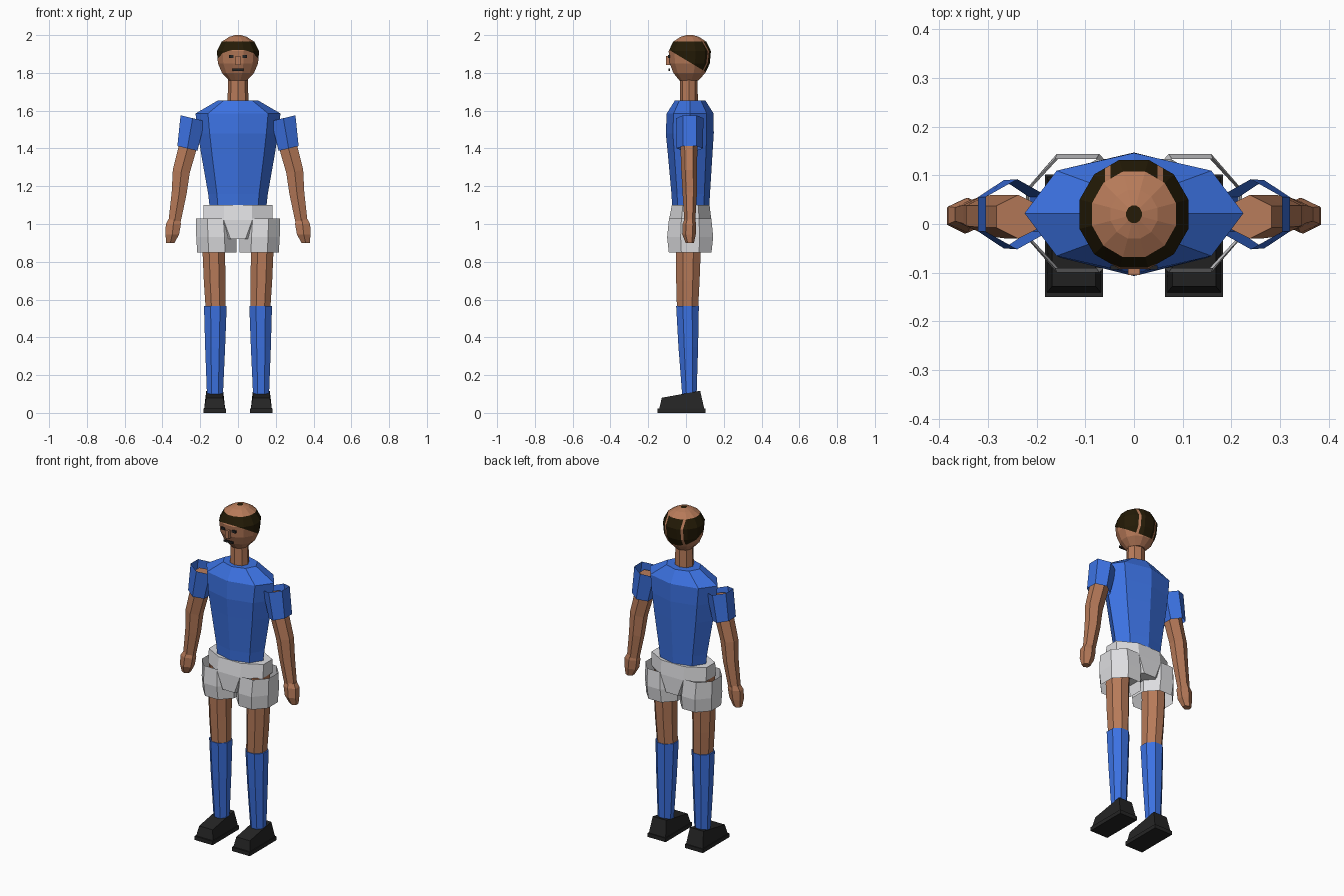
import bpy, bmesh, math


def material(name, rgb):
    m = bpy.data.materials.new(name)
    m.diffuse_color = (*rgb, 1)
    return m


SKIN = material("skin", (0.47, 0.195, 0.100))
BLUE = material("kit blue", (0.045, 0.168, 0.76))
WHITE = material("shorts white", (0.72, 0.72, 0.74))
BLACK = material("black", (0.018, 0.018, 0.018))
HAIR = material("hair brown", (0.018, 0.011, 0.002))


def finish(bm, name, *mats):
    bmesh.ops.recalc_face_normals(bm, faces=bm.faces)
    me = bpy.data.meshes.new(name)
    bm.to_mesh(me)
    bm.free()
    for m in mats:
        me.materials.append(m)
    ob = bpy.data.objects.new(name, me)
    bpy.context.collection.objects.link(ob)
    return ob


def loft_mesh(rings, sides, phase=0.0, slope=0.0, caps=True):
    """Skin a stack of polygon rings given as (cx, cy, z, half_x, half_y)."""
    bm = bmesh.new()
    angs = [math.tau * (i + phase) / sides for i in range(sides)]
    mx = max(abs(math.cos(a)) for a in angs)
    my = max(abs(math.sin(a)) for a in angs)
    loops = []
    for cx, cy, z, hx, hy in rings:
        loops.append([bm.verts.new((cx + hx * math.cos(a) / mx,
                                    cy + hy * math.sin(a) / my,
                                    z + slope * hx * math.cos(a) / mx)) for a in angs])
    for lo, hi in zip(loops, loops[1:]):
        for i in range(sides):
            j = (i + 1) % sides
            bm.faces.new((lo[i], lo[j], hi[j], hi[i]))
    if caps:
        bm.faces.new(loops[0][::-1])
        bm.faces.new(loops[-1])
    return bm


def loft(name, mat, rings, sides, **kw):
    return finish(loft_mesh(rings, sides, **kw), name, mat)


def pair(name, mat, rings, sides, slope=0.0, **kw):
    """Make left and right copies of a loft, mirrored across x."""
    for label, s in (("left", 1), ("right", -1)):
        loft(f"{label}_{name}", mat, [(s * r[0], *r[1:]) for r in rings], sides,
             slope=s * slope, **kw)


def box(name, mat, x, y, z):
    bm = bmesh.new()
    bmesh.ops.create_cube(bm, size=1)
    for v in bm.verts:
        v.co = [r[0] + (c + 0.5) * (r[1] - r[0]) for c, r in zip(v.co, (x, y, z))]
    return finish(bm, name, mat)


# Shirt body and neck
loft("shirt", BLUE, [(0, 0.025, 1.09, 0.150, 0.098), (0, 0.025, 1.16, 0.158, 0.102),
                     (0, 0.022, 1.37, 0.195, 0.118), (0, 0.020, 1.48, 0.212, 0.127),
                     (0, 0.022, 1.585, 0.225, 0.124), (0, 0.022, 1.655, 0.105, 0.080)], 8)
loft("neck", SKIN, [(0, 0.015, 1.62, 0.056, 0.048), (0, 0.015, 1.79, 0.052, 0.046)], 8)

# Head, with the hair band cut into its surface
bm = loft_mesh([(0, 0.015, 1.76, 0.048, 0.05), (0, 0.018, 1.80, 0.085, 0.085),
                (0, 0.02, 1.85, 0.106, 0.106), (0, 0.02, 1.915, 0.112, 0.112),
                (0, 0.02, 1.965, 0.086, 0.088), (0, 0.02, 1.99, 0.048, 0.05),
                (0, 0.02, 2.0, 0.016, 0.018)], 12, phase=0.5)
slant = (0, 0.12, 0.2)
cuts = [((0, -0.095, 1.925), slant)]
cuts += [((x, 0, 0), (1, 0, 0)) for x in (-0.06, -0.048, -0.012, 0.012, 0.048, 0.06)]
for co, no in cuts:
    bmesh.ops.bisect_plane(bm, geom=bm.verts[:] + bm.edges[:] + bm.faces[:],
                           plane_co=co, plane_no=no)
for f in bm.faces:
    c = f.calc_center_median()
    above = (c.y + 0.095) * slant[1] + (c.z - 1.925) * slant[2] > 0
    gap = c.y > 0.03 and 0.048 < abs(c.x) < 0.06
    crown = c.z > 1.999
    f.material_index = int((above and c.z < 1.965 and not gap) or crown)
finish(bm, "head", SKIN, HAIR)

# Face details
box("nose", SKIN, (-0.012, 0.012), (-0.105, -0.07), (1.842, 1.89))
box("mouth", BLACK, (-0.03, 0.03), (-0.093, -0.084), (1.811, 1.822))
for label, s in (("left", 1), ("right", -1)):
    box(f"{label}_eye", BLACK, sorted((s * 0.024, s * 0.048)), (-0.094, -0.085), (1.88, 1.894))

# Sleeves, arms and hands
pair("sleeve", BLUE, [(0.268, 0.02, 1.40, 0.053, 0.070), (0.240, 0.02, 1.56, 0.064, 0.072)],
     6, phase=0.5, slope=0.24, caps=False)
pair("arm", SKIN, [(0.338, 0.02, 1.00, 0.031, 0.028), (0.312, 0.02, 1.16, 0.039, 0.038),
                   (0.300, 0.017, 1.28, 0.045, 0.042), (0.262, 0.015, 1.42, 0.048, 0.045),
                   (0.238, 0.015, 1.53, 0.045, 0.045)], 6, phase=0.5, slope=0.15)
pair("hand", SKIN, [(0.358, 0.02, 0.90, 0.022, 0.022), (0.348, 0.016, 0.945, 0.036, 0.036),
                    (0.342, 0.018, 1.00, 0.040, 0.036), (0.338, 0.02, 1.025, 0.030, 0.028)],
     6, phase=0.5)

# Shorts: hip piece and two open legs
loft("shorts_hips", WHITE, [(0, 0.022, 0.92, 0.095, 0.112), (0, 0.022, 1.02, 0.182, 0.112),
                            (0, 0.025, 1.10, 0.182, 0.100)], 8, phase=0.5)
pair("shorts_leg", WHITE, [(0.112, 0.022, 0.85, 0.104, 0.113), (0.115, 0.022, 0.93, 0.106, 0.122),
                           (0.120, 0.022, 1.03, 0.102, 0.112)], 8, phase=0.5, caps=False)

# Legs and socks
pair("leg", SKIN, [(0.118, 0.008, 0.55, 0.053, 0.056), (0.124, 0.010, 0.70, 0.057, 0.062),
                   (0.128, 0.012, 0.86, 0.060, 0.066), (0.120, 0.015, 1.02, 0.062, 0.070)],
     8, phase=0.5)
pair("sock", BLUE, [(0.122, 0.018, 0.09, 0.042, 0.038), (0.121, 0.012, 0.35, 0.053, 0.052),
                    (0.120, 0.008, 0.565, 0.060, 0.060)], 8, phase=0.5)

# Shoes: flat sole with a tapered upper that slopes down to the toe
for label, s in (("left", 1), ("right", -1)):
    box(f"{label}_sole", BLACK, sorted((s * 0.064, s * 0.183)), (-0.15, 0.102), (0, 0.023))
    shoe = box(f"{label}_shoe", BLACK, (-0.056, 0.056), (-0.142, 0.097), (0.02, 0.11))
    for v in shoe.data.vertices:
        if v.co.z > 0.05:
            toe = v.co.y < 0
            v.co = (v.co.x * 0.8, -0.128 if toe else 0.075, 0.08 if toe else 0.117)
        v.co.x += s * 0.1235
